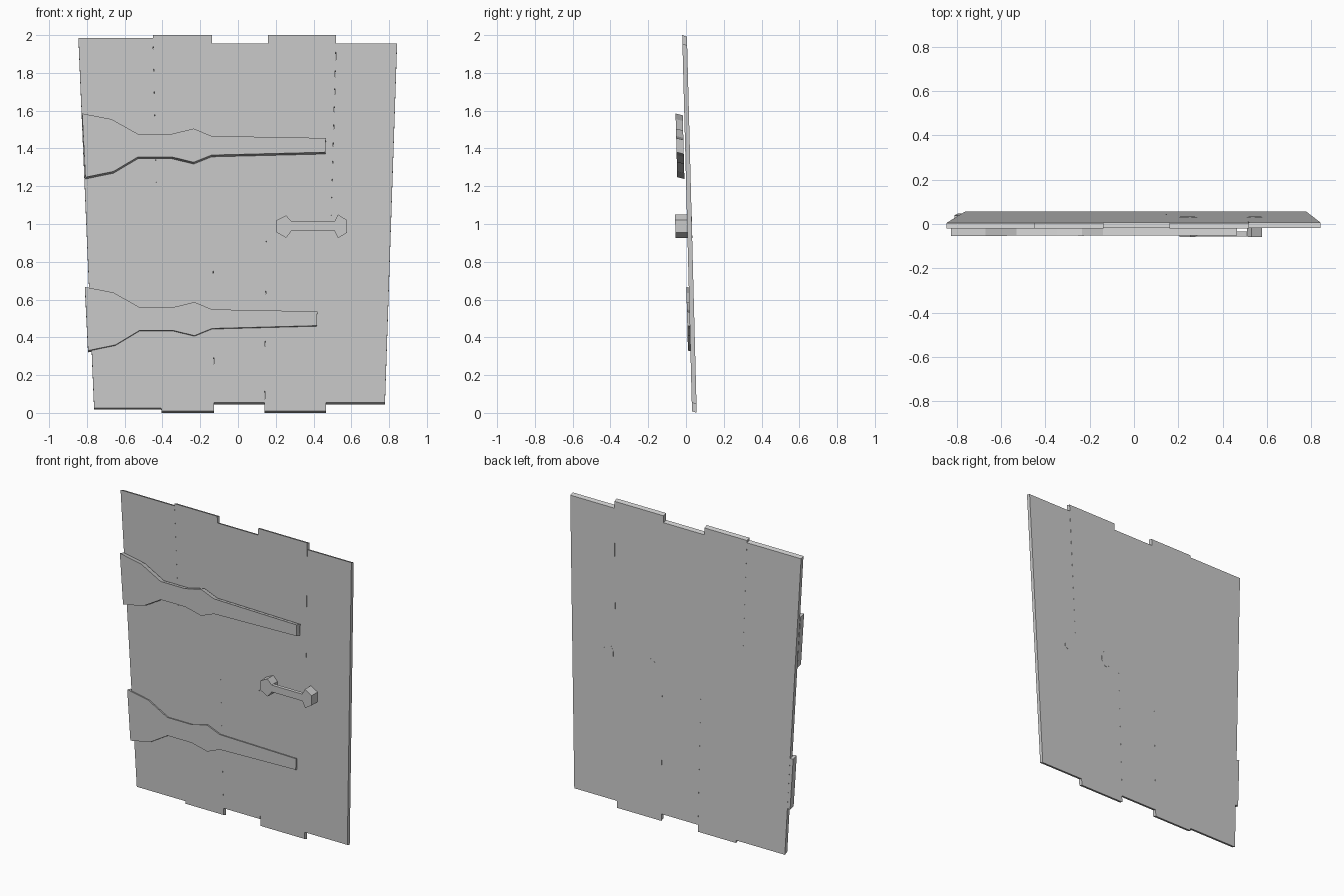
import bpy, bmesh

if "Cube" in bpy.data.objects:
    bpy.data.objects.remove(bpy.data.objects["Cube"])


def front_y(z):
    # The door leans forward towards its top
    return 0.032 - 0.026 * z


def slab(name, outline, d0, d1, drop=0.0):
    """Extrude an (x, z) outline from depth d0 to d1 behind the leaning front plane."""
    bm = bmesh.new()
    front = [bm.verts.new((x, front_y(z) + d0, z)) for x, z in outline]
    back = [bm.verts.new((x, front_y(z) + d1, z - drop * (d1 - d0))) for x, z in outline]
    bm.faces.new(front)
    bm.faces.new(back[::-1])
    n = len(outline)
    for i in range(n):
        j = (i + 1) % n
        bm.faces.new((front[j], front[i], back[i], back[j]))
    bmesh.ops.recalc_face_normals(bm, faces=bm.faces)
    mesh = bpy.data.meshes.new(name)
    bm.to_mesh(mesh)
    bm.free()
    obj = bpy.data.objects.new(name, mesh)
    bpy.context.collection.objects.link(obj)
    return obj


# Five tapered planks with staggered ends
top_x = [-0.845, -0.45, -0.138, 0.16, 0.52, 0.842]
bottom_x = [-0.762, -0.406, -0.127, 0.141, 0.465, 0.778]
top_z = [1.985, 2.0, 1.955, 2.0, 1.955]
bottom_z = [0.026, 0.009, 0.054, 0.009, 0.054]
for i in range(5):
    slab(f"plank_{i + 1}",
         [(bottom_x[i], bottom_z[i]), (bottom_x[i + 1], bottom_z[i]),
          (top_x[i + 1], top_z[i]), (top_x[i], top_z[i])],
         0.0, 0.025, 0.35)


# Strap hinges: flared at the left edge, narrowing to a square tip
def strap(name, dz, scale, tip, d0, d1):
    upper = [(-0.825, 1.585), (-0.67, 1.555), (-0.53, 1.477), (-0.35, 1.477),
             (-0.235, 1.505), (-0.14, 1.466)]
    lower = [(-0.14, 1.365), (-0.235, 1.327), (-0.35, 1.355), (-0.53, 1.355),
             (-0.66, 1.278), (-0.808, 1.248)]
    end = [(tip, 1.455), (tip - 0.003, 1.38)]
    pts = ([(x * scale, z + dz) for x, z in upper]
           + [(x, z + dz) for x, z in end]
           + [(x * scale, z + dz) for x, z in lower])
    return slab(name, pts, d0, d1, 0.25)


strap("upper_hinge", 0.0, 1.0, 0.465, -0.046, -0.008)
strap("lower_hinge", -0.918, 0.983, 0.42, -0.013, 0.0245)

# Handle: bone-shaped grip with two end posts running through the door
left_end = [(0.285, 0.966), (0.255, 0.927), (0.205, 0.955), (0.205, 1.02),
            (0.255, 1.045), (0.285, 1.012)]
right_end = [(0.51, 1.012), (0.53, 1.05), (0.578, 1.02), (0.578, 0.955),
             (0.53, 0.925), (0.51, 0.966)]
slab("handle_grip", left_end + right_end, -0.063, -0.04)
slab("handle_left_post", left_end, -0.04, 0.0255)
slab("handle_right_post", right_end, -0.04, 0.0255)
